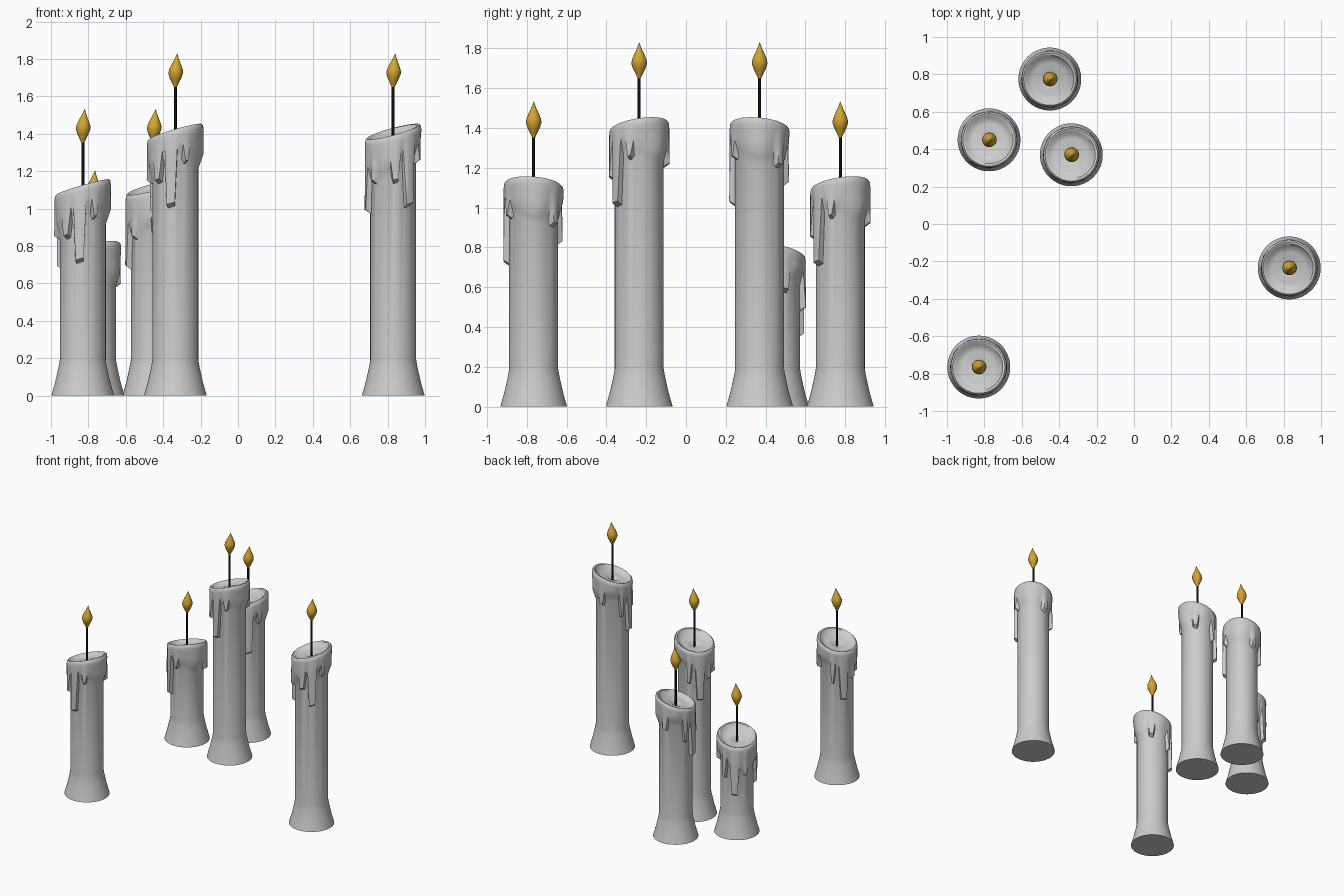
import bpy
import bmesh
from math import sin, cos, pi, radians, degrees

if "Cube" in bpy.data.objects:
    bpy.data.objects.remove(bpy.data.objects["Cube"], do_unlink=True)


def material(name, rgb):
    mat = bpy.data.materials.new(name)
    mat.use_nodes = True
    mat.diffuse_color = (*rgb, 1)
    mat.node_tree.nodes["Principled BSDF"].inputs["Base Color"].default_value = (*rgb, 1)
    return mat


WAX = material("grey wax", (0.6, 0.6, 0.6))
WICK = material("black wick", (0.005, 0.005, 0.005))
FLAME = material("amber flame", (0.65, 0.38, 0.03))


def loft(name, rings, mat, location, turn=0, angle=40):
    """Skin a stack of equal rings and cap both ends."""
    bm = bmesh.new()
    loops = [[bm.verts.new(p) for p in ring] for ring in rings]
    count = len(loops[0])
    for low, high in zip(loops, loops[1:]):
        for i in range(count):
            j = (i + 1) % count
            bm.faces.new((low[i], low[j], high[j], high[i]))
    bm.faces.new(loops[0][::-1])
    bm.faces.new(loops[-1])
    mesh = bpy.data.meshes.new(name)
    bm.to_mesh(mesh)
    bm.free()
    mesh.materials.append(mat)
    obj = bpy.data.objects.new(name, mesh)
    bpy.context.collection.objects.link(obj)
    obj.location = location
    obj.rotation_euler.z = turn
    bpy.ops.object.select_all(action="DESELECT")
    obj.select_set(True)
    bpy.context.view_layer.objects.active = obj
    bpy.ops.object.shade_smooth_by_angle(angle=radians(angle))
    return obj


# Runs of melted wax: direction in degrees, half width, length below the rim
DRIPS = [(-82, 11, 0.41), (-112, 7, 0.26), (-48, 6, 0.2), (160, 11, 0.4),
         (128, 7, 0.28), (195, 6, 0.24), (62, 8, 0.23)]
SIDES = 64
COLUMN = 0.123


def wax_column(a, mid):
    """Points of one vertical strip of the candle, from foot to wick hollow."""
    rim = mid + 0.042 * cos(a)
    depth = 0.2 + 0.04 * sin(2 * a + 1)
    fade, bulge = 0.08, 0.146 + 0.004 * sin(5 * a)
    for heading, half, length in DRIPS:
        away = abs((degrees(a) - heading + 180) % 360 - 180)
        if away < half and length > depth:
            depth, fade, bulge = length, 0.02, 0.153
    end = rim - depth
    profile = [(0.168, 0), (0.148, 0.07), (0.13, 0.15), (COLUMN, 0.19), (COLUMN, end)]
    for t in (0.5, 1):
        profile.append((COLUMN + (bulge - COLUMN) * t, end + fade * t))
    for t in (0.35, 0.7):
        z = end + fade + (depth - fade - 0.03) * t
        profile.append((bulge + (0.15 - bulge) * t, z))
    # Rounded lip and dished top
    profile += [(0.151, rim - 0.03), (0.148, rim - 0.008), (0.14, rim), (0.128, rim - 0.004)]
    for r, drop in ((0.115, 0.022), (0.085, 0.034), (0.05, 0.03), (0.03, 0.04), (0.015, 0.05)):
        profile.append((r, mid + 0.042 * cos(a) * r / 0.14 - drop))
    return [(r * cos(a), r * sin(a), z) for r, z in profile]


def circle(r, z, sides, shift=0):
    return [(shift + r * cos(2 * pi * i / sides), r * sin(2 * pi * i / sides), z)
            for i in range(sides)]


def candle(name, x, y, mid, heading):
    turn = radians(heading)
    columns = [wax_column(2 * pi * i / SIDES, mid) for i in range(SIDES)]
    loft(name + "_wax", list(zip(*columns)), WAX, (x, y, 0), turn)
    # Wick
    loft(name + "_wick", [circle(0.008, mid - 0.06, 10), circle(0.008, mid + 0.25, 10)],
         WICK, (x, y, 0))
    # Teardrop flame with a slightly leaning tip
    shape = [(0.004, 0), (0.016, 0.025), (0.031, 0.055), (0.039, 0.08), (0.037, 0.1),
             (0.027, 0.125), (0.015, 0.15), (0.006, 0.172), (0.001, 0.187)]
    rings = [circle(r, h, 20, 0.3 * h * h) for r, h in shape]
    loft(name + "_flame", rings, FLAME, (x, y, mid + 0.23), 0, 60)


candle("front_right_candle", -0.83, -0.765, 1.115, -15)
candle("left_candle", 0.83, -0.235, 1.412, 28)
candle("middle_candle", -0.335, 0.37, 1.412, -18)
candle("back_candle", -0.45, 0.775, 1.115, 28)
candle("short_candle", -0.775, 0.45, 0.785, -42)
